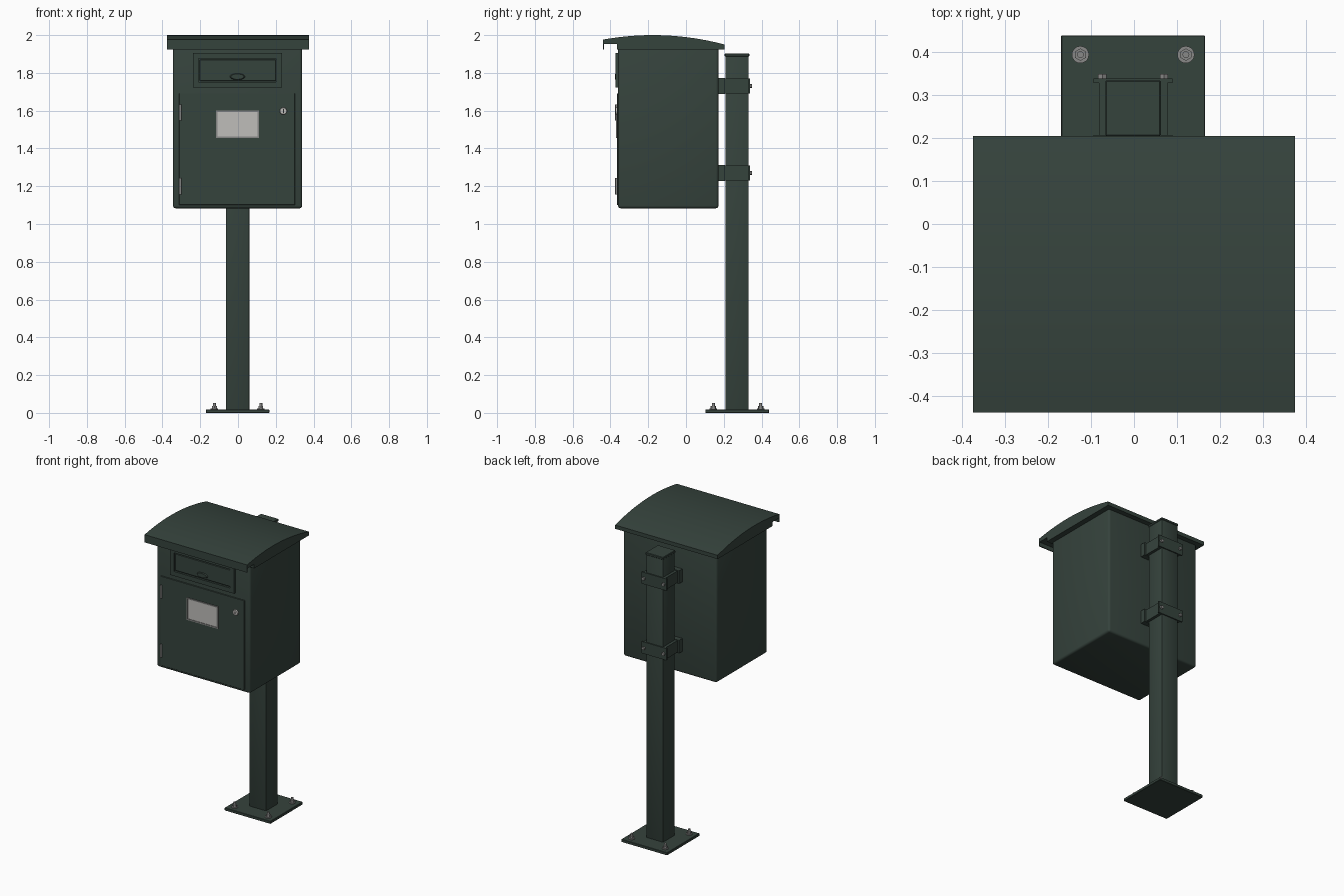
import bpy, bmesh, math
from mathutils import Matrix, Vector

if "Cube" in bpy.data.objects:
    bpy.data.objects.remove(bpy.data.objects["Cube"])


def material(name, rgb):
    m = bpy.data.materials.new(name)
    m.diffuse_color = (*rgb, 1)
    m.use_nodes = True
    m.node_tree.nodes["Principled BSDF"].inputs["Base Color"].default_value = m.diffuse_color
    return m


GREEN = material("dark green paint", (0.036, 0.056, 0.046))
STEEL = material("grey steel", (0.25, 0.25, 0.245))
LABEL = material("pale label", (0.52, 0.51, 0.49))
DARK = material("keyhole black", (0.02, 0.02, 0.02))


def finish(name, bm, mat, bevel=0, segments=2):
    if bevel:
        bmesh.ops.bevel(bm, geom=bm.edges[:], offset=bevel, segments=segments,
                        profile=0.5, affect='EDGES')
    bmesh.ops.recalc_face_normals(bm, faces=bm.faces[:])
    me = bpy.data.meshes.new(name)
    bm.to_mesh(me)
    bm.free()
    me.materials.append(mat)
    ob = bpy.data.objects.new(name, me)
    bpy.context.collection.objects.link(ob)
    bpy.ops.object.select_all(action='DESELECT')
    ob.select_set(True)
    bpy.context.view_layer.objects.active = ob
    bpy.ops.object.shade_smooth_by_angle(angle=math.radians(35))
    return ob


def box(name, x, y, z, mat=GREEN, bevel=0, segments=2):
    bm = bmesh.new()
    size = [b - a for a, b in (x, y, z)]
    mid = [(a + b) / 2 for a, b in (x, y, z)]
    bmesh.ops.create_cube(bm, size=1, matrix=Matrix.Translation(mid) @ Matrix.Diagonal((*size, 1)))
    return finish(name, bm, mat, bevel, segments)


def cylinder(name, start, axis, length, r1, mat=STEEL, sides=20, r2=None, squash=1):
    """Cylinder from start along axis; squash flattens it in z for y-axis parts."""
    bm = bmesh.new()
    d = Vector(axis)
    mid = Vector(start) + d * length / 2
    m = (Matrix.Translation(mid) @ Matrix.Diagonal((1, 1, squash, 1))
         @ d.to_track_quat('Z', 'Y').to_matrix().to_4x4())
    bmesh.ops.create_cone(bm, cap_ends=True, segments=sides, radius1=r1,
                          radius2=r1 if r2 is None else r2, depth=length, matrix=m)
    return finish(name, bm, mat)


def frame(name, x, z, border, y0, y1, mat):
    """Rectangular ring facing -y, from depth y0 (front) to y1 (back)."""
    bm = bmesh.new()
    rings = []
    for y, b in ((y1, 0), (y0, 0), (y0, border), (y1, border)):
        rings.append([bm.verts.new(p) for p in (
            (x[0] + b, y, z[0] + b), (x[1] - b, y, z[0] + b),
            (x[1] - b, y, z[1] - b), (x[0] + b, y, z[1] - b))])
    for i in range(4):
        a, c = rings[i], rings[(i + 1) % 4]
        for j in range(4):
            k = (j + 1) % 4
            bm.faces.new((a[j], a[k], c[k], c[j]))
    return finish(name, bm, mat)


# Mailbox body
box("body", (-0.344, 0.34), (-0.36, 0.172), (1.083, 1.94), GREEN, 0.014, 3)

# Curved roof with a front drip lip, extruded sideways
A, B, C = Vector((-0.44, 1.976)), Vector((-0.17, 2.0)), Vector((0.205, 1.95))
profile = []
for i in range(25):
    y = A.x + (C.x - A.x) * i / 24
    z = (A.y * (y - B.x) * (y - C.x) / ((A.x - B.x) * (A.x - C.x))
         + B.y * (y - A.x) * (y - C.x) / ((B.x - A.x) * (B.x - C.x))
         + C.y * (y - A.x) * (y - B.x) / ((C.x - A.x) * (C.x - B.x)))
    profile.append((y, min(z, 2.0)))
profile += [(0.205, 1.925), (-0.366, 1.925), (-0.366, 1.952), (-0.434, 1.952),
            (-0.434, 1.925), (-0.44, 1.925)]
bm = bmesh.new()
face = bm.faces.new([bm.verts.new((-0.375, y, z)) for y, z in profile])
ext = bmesh.ops.extrude_face_region(bm, geom=[face])
bmesh.ops.translate(bm, vec=(0.75, 0, 0),
                    verts=[g for g in ext["geom"] if isinstance(g, bmesh.types.BMVert)])
finish("roof", bm, GREEN)

# Door panel and hinges
box("door", (-0.312, 0.302), (-0.365, -0.355), (1.1, 1.692), GREEN, 0.002, 1)
for z in (1.2, 1.59):
    cylinder("hinge", (-0.306, -0.368, z - 0.043), (0, 0, 1), 0.086, 0.007, STEEL, 12)

# Letter slot with flap and oval finger pull
frame("slot_frame", (-0.238, 0.232), (1.722, 1.905), 0.03, -0.373, -0.355, GREEN)
box("slot_flap", (-0.204, 0.202), (-0.368, -0.355), (1.757, 1.87), GREEN, 0.003, 1)
cylinder("flap_pull", (-0.003, -0.366, 1.78), (0, -1, 0), 0.009, 0.042, GREEN, 24, 0.034, 0.42)

# Label window
box("label", (-0.108, 0.106), (-0.3675, -0.36), (1.464, 1.594), LABEL)
frame("label_frame", (-0.116, 0.112), (1.456, 1.602), 0.008, -0.371, -0.36, STEEL)

# Lock
cylinder("lock", (0.24, -0.362, 1.598), (0, -1, 0), 0.012, 0.02, LABEL, 24, 0.017)
box("keyhole", (0.237, 0.243), (-0.3755, -0.373), (1.588, 1.608), DARK)

# Post with cap and ground plate
PX, PY = -0.002, 0.27
box("post", (PX - 0.062, PX + 0.062), (PY - 0.062, PY + 0.062), (0.01, 1.893), GREEN, 0.005, 2)
box("post_cap", (PX - 0.065, PX + 0.065), (PY - 0.065, PY + 0.065), (1.886, 1.902), GREEN, 0.003, 1)
box("ground_plate", (PX - 0.168, PX + 0.168), (PY - 0.168, PY + 0.17), (0, 0.018), GREEN, 0.002, 1)

# Anchor bolts
for sx in (-1, 1):
    for sy in (-1, 1):
        x, y = PX + sx * 0.123, PY + sy * 0.125
        cylinder("anchor_washer", (x, y, 0.016), (0, 0, 1), 0.006, 0.02)
        cylinder("anchor_nut", (x, y, 0.022), (0, 0, 1), 0.014, 0.0145, STEEL, 6)
        cylinder("anchor_stud", (x, y, 0.03), (0, 0, 1), 0.022, 0.008, STEEL, 12)

# Clamps holding the box to the post
for z in (1.27, 1.73):
    lo, hi = z - 0.039, z + 0.039
    box("clamp_mount", (PX - 0.092, PX + 0.092), (0.168, 0.207), (lo - 0.004, hi + 0.004))
    box("clamp_back", (PX - 0.092, PX + 0.092), (0.329, 0.339), (lo, hi))
    for s in (-1, 1):
        xs = sorted((PX + s * 0.061, PX + s * 0.08))
        box("clamp_side", xs, (0.2, 0.333), (lo, hi))
        cylinder("clamp_bolt", (PX + s * 0.072, 0.337, z), (0, 1, 0), 0.013, 0.011, STEEL, 6)
